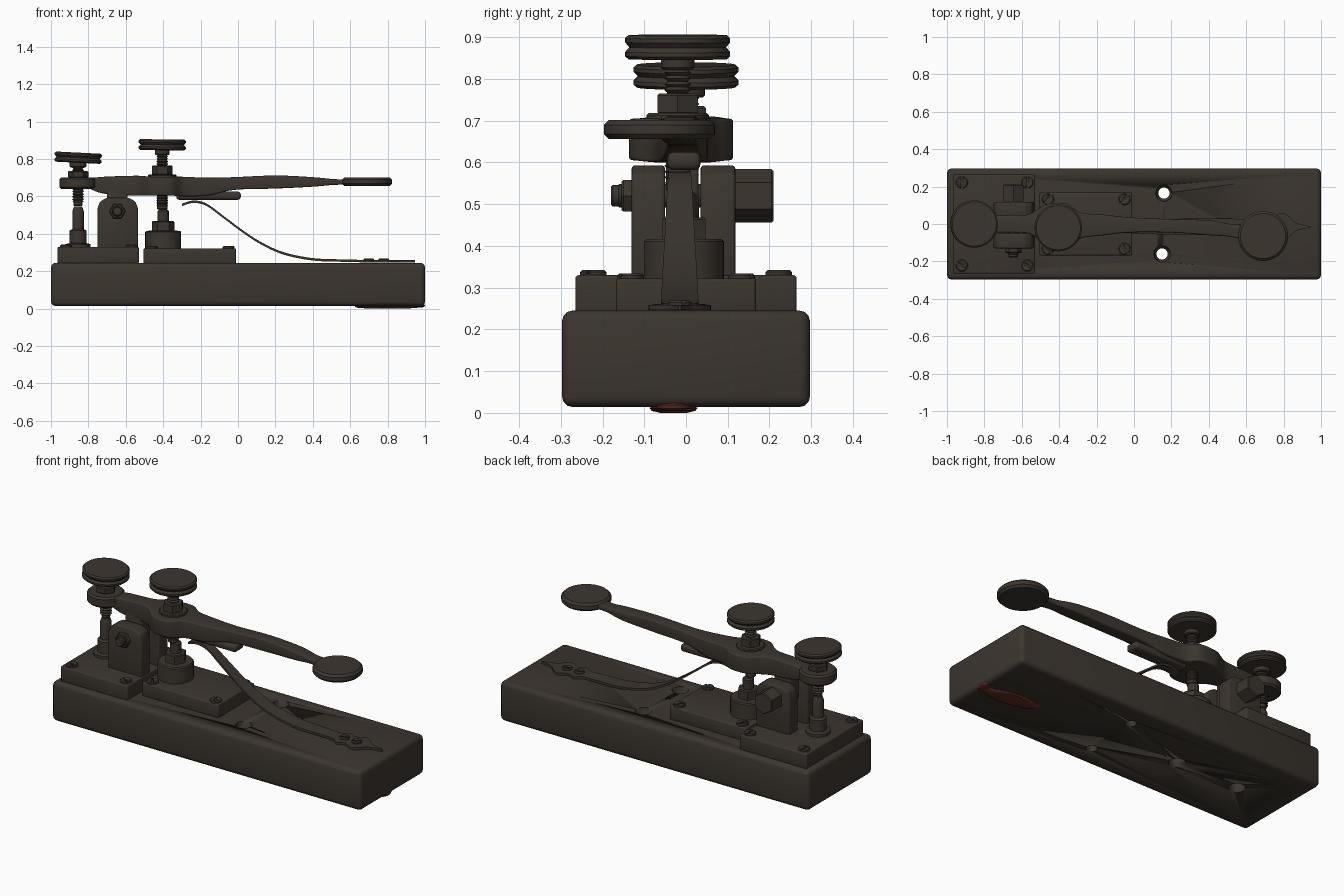
import bpy, bmesh, math
from mathutils import Matrix, Vector

if "Cube" in bpy.data.objects:
    bpy.data.objects.remove(bpy.data.objects["Cube"])


def material(name, rgb):
    m = bpy.data.materials.new(name)
    m.use_nodes = True
    m.diffuse_color = (*rgb, 1)
    m.node_tree.nodes["Principled BSDF"].inputs["Base Color"].default_value = (*rgb, 1)
    return m


BROWN = material("dark brown", (0.045, 0.036, 0.028))
RED = material("rust red", (0.10, 0.024, 0.013))


def finish(name, bm, bevel=0, mat=BROWN, matrix=None):
    bmesh.ops.recalc_face_normals(bm, faces=bm.faces)
    if matrix:
        bm.transform(matrix)
    mesh = bpy.data.meshes.new(name)
    bm.to_mesh(mesh)
    bm.free()
    ob = bpy.data.objects.new(name, mesh)
    bpy.context.collection.objects.link(ob)
    mesh.materials.append(mat)
    bpy.ops.object.select_all(action='DESELECT')
    bpy.context.view_layer.objects.active = ob
    ob.select_set(True)
    if bevel:
        mod = ob.modifiers.new("Bevel", 'BEVEL')
        mod.width, mod.segments, mod.limit_method = bevel, 3, 'ANGLE'
        bpy.ops.object.modifier_apply(modifier=mod.name)
    bpy.ops.object.shade_smooth_by_angle(angle=math.radians(35))
    return ob


def box(name, lo, hi, bevel=0.008, turn=0):
    lo, hi = Vector(lo), Vector(hi)
    bm = bmesh.new()
    bmesh.ops.create_cube(bm, size=1)
    mat = (Matrix.Translation((lo + hi) / 2) @ Matrix.Rotation(turn, 4, 'Z')
           @ Matrix.Diagonal((*(hi - lo), 1)))
    return finish(name, bm, bevel, matrix=mat)


def lathe(name, profile, at, sides=40, tilt=None, spin=0, mat=BROWN, stretch=None):
    """Turn a (radius, height) profile about z, close both ends."""
    bm = bmesh.new()
    rings = [[bm.verts.new((r * math.cos(a), r * math.sin(a), z))
              for a in (spin + math.tau * i / sides for i in range(sides))]
             for r, z in profile]
    for a, b in zip(rings, rings[1:]):
        for i in range(sides):
            j = (i + 1) % sides
            bm.faces.new((a[i], a[j], b[j], b[i]))
    bm.faces.new(rings[0])
    bm.faces.new(rings[-1])
    m = Matrix.Translation(at)
    if tilt:
        m = m @ Matrix.Rotation(tilt[0], 4, tilt[1])
    if stretch:
        m = m @ Matrix.Diagonal((*stretch, 1))
    return finish(name, bm, mat=mat, matrix=m)


def cylinder(name, r, z0, z1, at, c=0.005, **kw):
    return lathe(name, [(r - c, z0), (r, z0 + c), (r, z1 - c), (r - c, z1)], at, **kw)


def cut(ob, cutter):
    cutter.hide_render = True
    bpy.context.view_layer.objects.active = ob
    mod = ob.modifiers.new("Cut", 'BOOLEAN')
    mod.object, mod.operation, mod.solver = cutter, 'DIFFERENCE', 'EXACT'
    bpy.ops.object.modifier_apply(modifier=mod.name)
    bpy.data.objects.remove(cutter)


def smooth_rows(rows, n=4):
    """Catmull-Rom resampling of a list of rows."""
    out = []
    rows = [Vector(r) for r in rows]
    for i in range(len(rows) - 1):
        p0, p1, p2 = rows[max(i - 1, 0)], rows[i], rows[i + 1]
        p3 = rows[min(i + 2, len(rows) - 1)]
        for k in range(n):
            t = k / n
            out.append(0.5 * (2 * p1 + (p2 - p0) * t + (2 * p0 - 5 * p1 + 4 * p2 - p3) * t * t
                              + (3 * p1 - p0 - 3 * p2 + p3) * t ** 3))
    return out + [rows[-1]]


def strip(name, rows, bevel=0):
    """Sweep a rectangle through rows of (x, (y, half width, bottom, top))."""
    xs = smooth_rows([(x, 0) for x, _ in rows])
    bm = bmesh.new()
    rings = []
    for (x, _), (y, w, b, t) in zip(xs, smooth_rows([r for _, r in rows])):
        w = max(w, 0.002)
        rings.append([bm.verts.new((x, y + s * w, z)) for s, z in ((-1, b), (1, b), (1, t), (-1, t))])
    for a, b in zip(rings, rings[1:]):
        for i in range(4):
            bm.faces.new((a[i], a[i - 1], b[i - 1], b[i]))
    bm.faces.new(rings[0])
    bm.faces.new(rings[-1])
    return finish(name, bm, bevel)


def screw(name, x, y, z, r=0.032, turn=0.6):
    head = cylinder(name, r, -0.01, 0.012, (x, y, z))
    cut(head, box("slot", (x - 0.05, y - 0.005, z + 0.004), (x + 0.05, y + 0.005, z + 0.03), 0, turn))


def thread(name, x, y, z0, z1, r=0.032, pitch=0.014):
    n = round((z1 - z0) / pitch * 2)
    lathe(name, [(r - 0.008 * (i % 2), z0 + (z1 - z0) * i / n) for i in range(n + 1)], (x, y, 0), 24)


# Wooden base with bolt holes
base = box("base", (-1, -0.297, 0.014), (1, 0.297, 0.245), 0.025)
for x, y in ((0.16, 0.165), (0.15, -0.16)):
    cut(base, lathe("hole", [(0.03, -0.1), (0.03, 0.2), (0.042, 0.215), (0.048, 0.3)], (x, y, 0), 24))
for x in (-0.28, -0.68):
    cut(base, cylinder("hole", 0.045, -0.1, 0.1, (x, 0.01, 0), sides=24))
lathe("wax_stain", [(0.55, -1), (0.9, -0.6), (1, 0), (0.6, 0.8)], (0.8, -0.03, 0.012), 14,
      mat=RED, stretch=(0.18, 0.055, 0.012), tilt=(-0.12, 'Z'))
lathe("wax_drip", [(0.4, -1), (0.9, -0.5), (1, 0.2), (0.4, 1)], (0.975, -0.03, 0.017), 12,
      mat=RED, stretch=(0.025, 0.045, 0.012))

# Mounting plates and their screws
box("rear_plate", (-0.965, -0.265, 0.24), (-0.53, 0.265, 0.33))
box("front_plate", (-0.505, -0.168, 0.24), (-0.01, 0.168, 0.322))
for y in (-1, 1):
    for x in (-0.92, -0.57):
        screw("rear_plate_screw", x, 0.222 * y, 0.33, turn=0.6 + y)
    for x in (-0.46, -0.05):
        screw("front_plate_screw", x, 0.133 * y, 0.322, turn=0.9 * y)

# Pivot posts with rounded shoulders
for name, y0, y1 in (("pivot_post_front", -0.13, -0.05), ("pivot_post_back", 0.035, 0.118)):
    bm = bmesh.new()
    half = ((0.108, 0.32), (0.108, 0.535), (0.095, 0.572), (0.06, 0.593))
    outline = [(x, z) for x, z in half] + [(-x, z) for x, z in reversed(half)]
    face = bm.faces.new([bm.verts.new((x - 0.643, y0, z)) for x, z in outline])
    ext = bmesh.ops.extrude_face_region(bm, geom=[face])
    bmesh.ops.translate(bm, vec=(0, y1 - y0, 0),
                        verts=[v for v in ext["geom"] if isinstance(v, bmesh.types.BMVert)])
    finish(name, bm, 0.008)
along_y = (-math.pi / 2, 'X')
pivot = (-0.645, 0, 0.52)
cylinder("axle", 0.028, -0.165, 0.15, pivot, tilt=along_y, sides=24)
cylinder("pivot_cap", 0.064, 0.10, 0.21, pivot, tilt=along_y, sides=6, spin=math.pi / 2)
cylinder("pivot_nut", 0.044, -0.155, -0.125, pivot, tilt=along_y, sides=6)
cylinder("pivot_screw", 0.026, -0.18, -0.15, pivot, tilt=along_y, sides=20)
box("lever_hanger", (-0.70, -0.045, 0.47), (-0.59, 0.03, 0.64))

# Lever arm with a swelling hub, rear eye and finger disc
strip("lever", (
    (-0.80, (0, 0.045, 0.645, 0.695)),
    (-0.72, (0, 0.045, 0.615, 0.705)),
    (-0.58, (0, 0.048, 0.605, 0.71)),
    (-0.52, (0, 0.075, 0.605, 0.71)),
    (-0.46, (-0.01, 0.118, 0.605, 0.705)),
    (-0.36, (-0.012, 0.12, 0.605, 0.705)),
    (-0.29, (-0.008, 0.07, 0.6, 0.705)),
    (-0.16, (-0.005, 0.055, 0.605, 0.70)),
    (-0.02, (-0.005, 0.04, 0.635, 0.703)),
    (0.20, (-0.01, 0.036, 0.642, 0.712)),
    (0.40, (-0.02, 0.04, 0.652, 0.703)),
    (0.52, (-0.035, 0.034, 0.662, 0.692)),
    (0.62, (-0.05, 0.045, 0.662, 0.692))), 0.008)
cylinder("rear_eye", 0.1, 0.64, 0.702, (-0.855, 0, 0), c=0.01)
cylinder("finger_disc", 0.133, 0.656, 0.702, (0.69, -0.064, 0), c=0.012, sides=56)
box("spring_clamp", (-0.33, -0.045, 0.582), (0.015, 0.035, 0.625), 0.015)

# Rear and front adjusting screws with grooved thumb wheels
wheel = [(0.09, -0.032), (0.118, -0.032), (0.126, -0.024), (0.126, -0.013), (0.116, 0),
         (0.126, 0.013), (0.126, 0.024), (0.118, 0.032), (0.09, 0.032)]
rear, front = (-0.855, 0), (-0.405, -0.02)
lathe("rear_wheel", wheel, (*rear, 0.807), 56, tilt=(0.05, 'Y'), stretch=(1, 1, 0.85))
lathe("front_wheel", wheel, (*front, 0.876), 56, tilt=(0.015, 'Y'), stretch=(1, 1, 0.9))
thread("rear_thread", *rear, 0.57, 0.79)
cylinder("rear_tip", 0.024, 0.548, 0.58, (*rear, 0), sides=24)
cylinder("rear_collar", 0.045, 0.755, 0.785, (*rear, 0))
cylinder("rear_lock_nut", 0.055, 0.70, 0.735, (*rear, 0), sides=6)
thread("front_thread", *front, 0.55, 0.85)
cylinder("front_tip", 0.028, 0.53, 0.605, (*front, 0), sides=24)
cylinder("front_collar", 0.04, 0.822, 0.85, (*front, 0))
cylinder("front_washer", 0.075, 0.70, 0.718, (*front, 0))
cylinder("front_lock_nut", 0.056, 0.715, 0.765, (*front, 0), sides=6)

# Contact posts under the screws
lathe("rear_contact", [(0.066, 0.32), (0.066, 0.345), (0.045, 0.35), (0.045, 0.418), (0.031, 0.425),
                       (0.031, 0.52), (0.022, 0.545)], (*rear, 0), 32)
lathe("front_contact", [(0.096, 0.31), (0.096, 0.41), (0.09, 0.416), (0.06, 0.417)], (-0.4, -0.005, 0))
cylinder("front_contact_nut", 0.06, 0.41, 0.468, (-0.4, -0.005, 0), sides=6)
cylinder("front_contact_pin", 0.03, 0.46, 0.53, (-0.4, -0.005, 0), c=0.008, sides=24)

# Leaf spring with an ornamental pointed foot
path = ((-0.30, 0.548, 0.02), (-0.24, 0.565, 0.025), (-0.17, 0.55, 0.028), (-0.08, 0.485, 0.032),
        (0.02, 0.41, 0.036), (0.12, 0.345, 0.04), (0.24, 0.29, 0.043), (0.40, 0.257, 0.045),
        (0.58, 0.25, 0.042), (0.65, 0.248, 0.04), (0.69, 0.247, 0.066), (0.74, 0.246, 0.05),
        (0.79, 0.246, 0.075), (0.83, 0.246, 0.055), (0.87, 0.246, 0.02), (0.945, 0.246, 0.003))
strip("leaf_spring", [(x, (-0.015, w, z, z + 0.013)) for x, z, w in path])
for x in (0.70, 0.78):
    screw("spring_screw", x, -0.015, 0.257, 0.028, 0.4)
